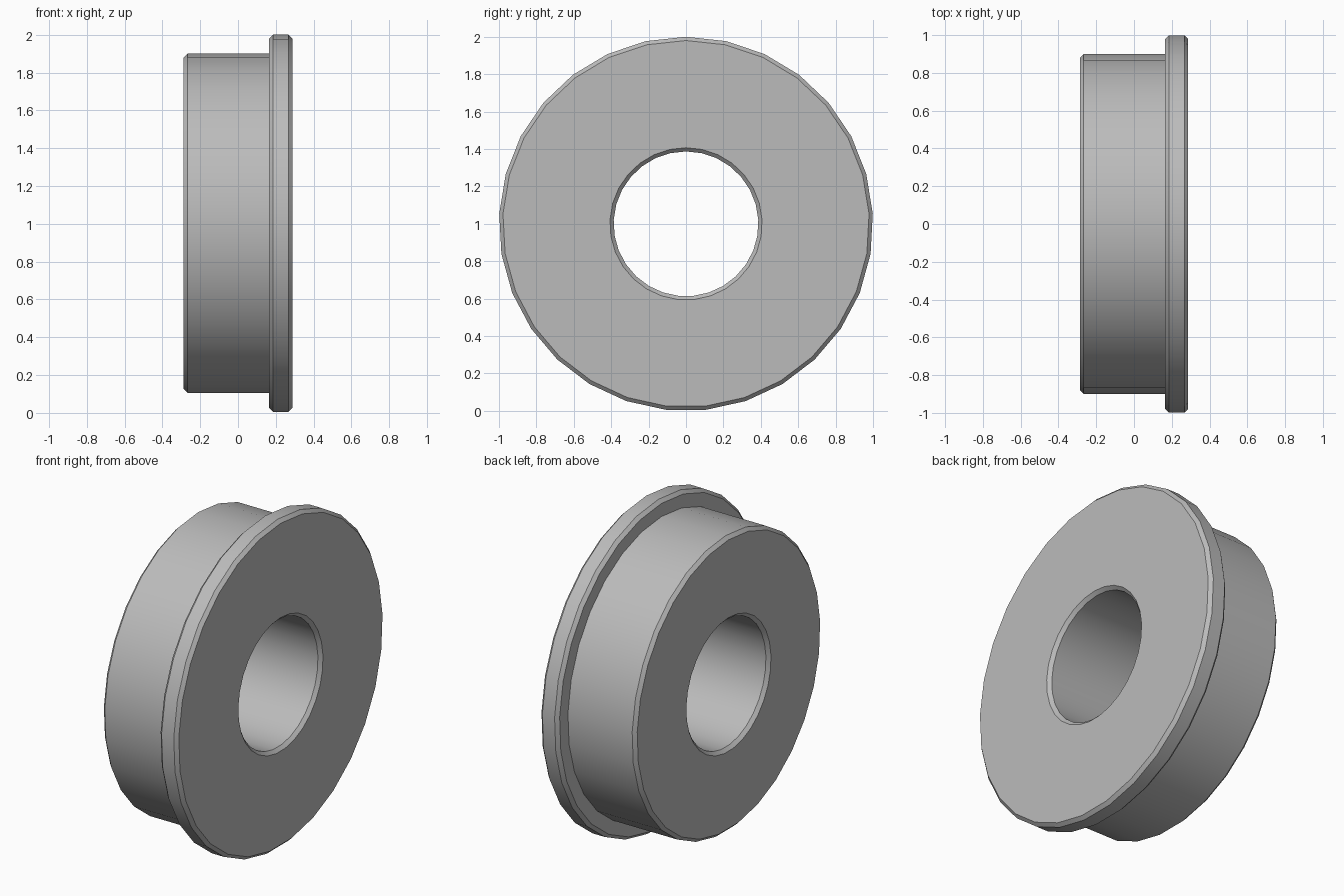
import bpy
import bmesh
from math import pi, radians
from mathutils import Matrix, Vector

cube = bpy.data.objects.get("Cube")
if cube:
    bpy.data.objects.remove(cube, do_unlink=True)

# Plain grey material
GREY = (0.5, 0.5, 0.5, 1.0)
steel = bpy.data.materials.new("grey steel")
steel.use_nodes = True
steel.diffuse_color = GREY
steel.node_tree.nodes["Principled BSDF"].inputs["Base Color"].default_value = GREY

SEGMENTS = 29
HALF = 0.287      # half of the width along the axle
FLANGE = 0.165    # inner face of the flange
BEVEL = 0.02
BORE, BODY, RIM = 0.387, 0.9, 1.0

# Closed cross-section as (x, radius): bore, body, then flange
profile = [
    (HALF - BEVEL, BORE), (-HALF + BEVEL, BORE),
    (-HALF, BORE + BEVEL), (-HALF, BODY - BEVEL),
    (-HALF + BEVEL, BODY), (FLANGE, BODY),
    (FLANGE, RIM - BEVEL), (FLANGE + BEVEL, RIM),
    (HALF - BEVEL, RIM), (HALF, RIM - BEVEL),
    (HALF, BORE + BEVEL),
]

# Spin the cross-section around the x axis
bm = bmesh.new()
rings = []
for i in range(SEGMENTS):
    turn = Matrix.Rotation(2 * pi * i / SEGMENTS, 3, "X")
    rings.append([bm.verts.new(turn @ Vector((x, 0, r))) for x, r in profile])
for i, ring in enumerate(rings):
    after = rings[(i + 1) % SEGMENTS]
    for j in range(len(profile)):
        k = (j + 1) % len(profile)
        bm.faces.new((ring[j], ring[k], after[k], after[j]))
bmesh.ops.recalc_face_normals(bm, faces=bm.faces)

mesh = bpy.data.meshes.new("flanged_wheel")
bm.to_mesh(mesh)
bm.free()
mesh.materials.append(steel)
wheel = bpy.data.objects.new("flanged_wheel", mesh)
wheel.location.z = RIM
bpy.context.collection.objects.link(wheel)

# Smooth round walls, crisp chamfer edges
bpy.ops.object.select_all(action="DESELECT")
wheel.select_set(True)
bpy.context.view_layer.objects.active = wheel
bpy.ops.object.shade_smooth_by_angle(angle=radians(30))
